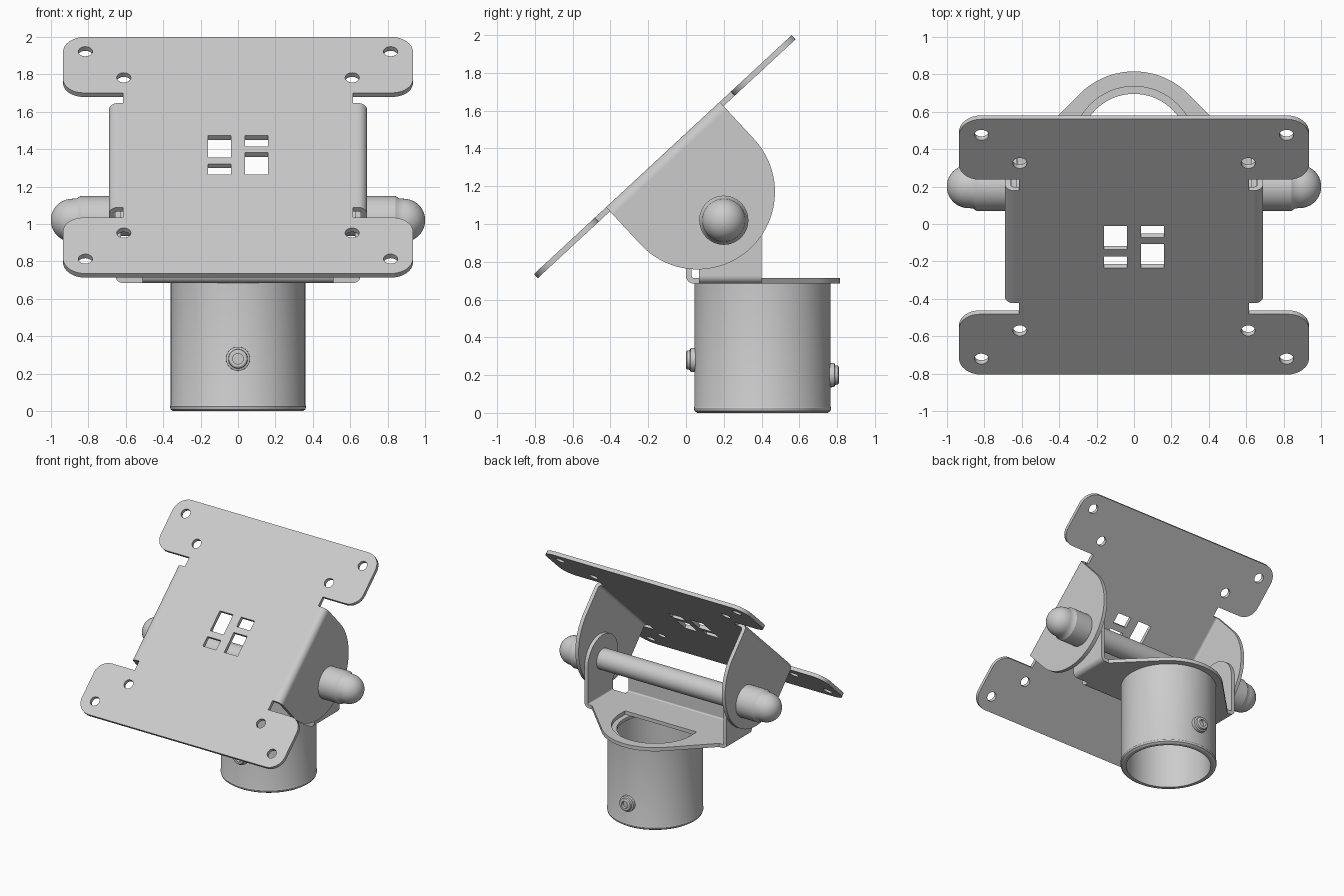
import bpy, bmesh
from math import sin, cos, pi, atan2, radians
from mathutils import Vector, Matrix

if "Cube" in bpy.data.objects:
    bpy.data.objects.remove(bpy.data.objects["Cube"])


def finish(name, bm, matrix):
    bm.transform(matrix)
    bmesh.ops.remove_doubles(bm, verts=bm.verts, dist=1e-5)
    bmesh.ops.recalc_face_normals(bm, faces=bm.faces)
    me = bpy.data.meshes.new(name)
    bm.to_mesh(me)
    bm.free()
    for p in me.polygons:
        p.use_smooth = True
    me.set_sharp_from_angle(angle=radians(30))
    bpy.context.collection.objects.link(bpy.data.objects.new(name, me))


def frame(a, b, c, origin=(0, 0, 0)):
    """Matrix whose local axes are a, b, c."""
    m = Matrix((a, b, c)).transposed().to_4x4()
    m.translation = origin
    return m


def sheet(name, loops, matrix, c0, c1):
    """Flat sheet between c0 and c1; the first loop is the outline, the rest are holes."""
    cu = bpy.data.curves.new(name, 'CURVE')
    cu.dimensions, cu.fill_mode, cu.extrude = '2D', 'BOTH', (c1 - c0) / 2
    for loop in loops:
        sp = cu.splines.new('POLY')
        sp.points.add(len(loop) - 1)
        for pt, p in zip(sp.points, loop):
            pt.co = (p[0], p[1], 0, 1)
        sp.use_cyclic_u = True
    tmp = bpy.data.objects.new(name, cu)
    bpy.context.collection.objects.link(tmp)
    me = bpy.data.meshes.new_from_object(tmp)
    bm = bmesh.new()
    bm.from_mesh(me)
    bpy.data.objects.remove(tmp)
    bpy.data.curves.remove(cu)
    bpy.data.meshes.remove(me)
    finish(name, bm, matrix @ Matrix.Translation((0, 0, (c0 + c1) / 2)))


def lathe(name, profile, matrix, closed=False, n=64):
    """Revolve (radius, height) points around the local z axis."""
    bm = bmesh.new()
    vs = [bm.verts.new((r, 0, h)) for r, h in profile]
    es = [bm.edges.new(p) for p in zip(vs, vs[1:])]
    if closed:
        es.append(bm.edges.new((vs[-1], vs[0])))
    bmesh.ops.spin(bm, geom=vs + es, cent=(0, 0, 0), axis=(0, 0, 1),
                   angle=2 * pi, steps=n, use_merge=True)
    finish(name, bm, matrix)


def arc(cx, cy, r, a0, a1, n=24):
    return [(cx + r * cos(radians(a0 + (a1 - a0) * i / n)),
             cy + r * sin(radians(a0 + (a1 - a0) * i / n))) for i in range(n + 1)]


def circle(cx, cy, r):
    return arc(cx, cy, r, 0, 345, 23)


def rect(x0, x1, y0, y1):
    return [(x0, y0), (x1, y0), (x1, y1), (x0, y1)]


def rounded(pts):
    """Fillet each (x, y, radius) corner."""
    out = []
    for i, (x, y, r) in enumerate(pts):
        p = Vector((x, y, 0))
        if not r:
            out.append((x, y))
            continue
        a = (Vector((*pts[i - 1][:2], 0)) - p).normalized()
        b = (Vector((*pts[(i + 1) % len(pts)][:2], 0)) - p).normalized()
        half = a.angle(b) / 2
        c = p + (a + b).normalized() * r / sin(half)
        t = r * cos(half) / sin(half)
        s, e = (p + a * t - c).normalized(), (p + b * t - c).normalized()
        out += [tuple((c + s.slerp(e, k / 8).normalized() * r)[:2]) for k in range(9)]
    return out


X, Y, Z = Vector((1, 0, 0)), Vector((0, 1, 0)), Vector((0, 0, 1))
T = 0.03
ang = atan2(1.265, 1.365)
U = Vector((0, cos(ang), sin(ang)))
N = Vector((0, -sin(ang), cos(ang)))
O = Vector((0, -0.1225, 1.3675))

# tilted mounting plate with four tabs, bolt holes and window cut-outs
quarter = [(0.64, 0.41, 0), (0.615, 0.41, 0), (0.615, 0.49, 0), (0.935, 0.49, 0.11), (0.935, 0.93, 0.12)]
right = [(x, -u, r) for x, u, r in quarter[::-1]] + quarter
outline = rounded(right + [(-x, u, r) for x, u, r in right[::-1]])
holes = [circle(sx * x, su * u, 0.038) for x, u in ((0.815, 0.815), (0.61, 0.61))
         for sx in (1, -1) for su in (1, -1)]
holes += [rect(-0.16, -0.037, -0.02, 0.153), rect(-0.16, -0.037, -0.153, -0.07),
          rect(0.037, 0.16, 0.07, 0.153), rect(0.037, 0.16, -0.153, 0.02)]
sheet("mounting_plate", [outline] + holes, frame(X, U, N, O), -T, 0)

# base plate of the yoke with its open arc-shaped window
half = [(0.51, 0.04), (0.51, 0.07), (0.615, 0.07), (0.615, 0.4), (0.585, 0.4)]
base = half + arc(0, 0.405, 0.41, 45, 135, 32) + [(-x, y) for x, y in half[::-1]]
window = [(-0.33, 0.33), (0.33, 0.33)] + arc(0, 0.405, 0.33, 0, 180, 32)
sheet("yoke_base", [base, window], frame(X, Y, Z), 0.685, 0.715)

# front stiffening wall and its bend
wall = rounded([(-0.51, 0.725, 0), (0.51, 0.725, 0), (0.51, 0.9, 0.05), (-0.51, 0.9, 0.05)])
sheet("yoke_front_wall", [wall], frame(X, Z, Y), 0, T)
bend = arc(0.04, 0.725, 0.04, 180, 270, 8) + arc(0.04, 0.725, 0.01, 270, 180, 8)
sheet("yoke_front_bend", [bend], frame(Y, Z, X), -0.51, 0.51)

for side, s in (("right", 1), ("left", -1)):
    S = X * s
    # side flange of the mounting plate and its bend
    flange = [(0.41, 0.05)] + arc(0, 0.27, 0.41, 0, 180, 40) + [(-0.41, 0.05)]
    sheet(side + "_plate_flange", [flange], frame(U, -N, S, O), 0.66, 0.69)
    bend = arc(0.64, 0.05, 0.05, -90, 0, 8) + arc(0.64, 0.05, 0.02, 0, -90, 8)
    sheet(side + "_plate_bend", [bend], frame(S, -N, U, O), -0.41, 0.41)

    # yoke ear and its bend
    ear = [(0.07, 0.725), (0.4, 0.725)] + arc(0.2, 1.02, 0.2, 0, 180, 32) + [(0, 0.9), (0.07, 0.8)]
    sheet(side + "_yoke_ear", [ear], frame(Y, Z, S), 0.625, 0.655)
    bend = arc(0.615, 0.725, 0.04, -90, 0, 8) + arc(0.615, 0.725, 0.01, 0, -90, 8)
    sheet(side + "_yoke_bend", [bend], frame(S, Z, Y), 0.07, 0.4)

    # domed cap nut
    dome = [(0.115 * cos(a * pi / 20), 0.885 + 0.115 * sin(a * pi / 20)) for a in range(11)]
    lathe(side + "_cap_nut", [(0, 0.69), (0.13, 0.69), (0.13, 0.84), (0.117, 0.86)] + dome,
          frame(Y, Z, S, (0, 0.2, 1.02)))

# pivot rod
lathe("pivot_rod", [(0, -0.66), (0.085, -0.66), (0.085, 0.66), (0, 0.66)],
      frame(Y, Z, X, (0, 0.2, 1.02)))

# pole socket tube with an inner lip at the top and a rolled bottom rim
tube = [(0.29, 0.685), (0.29, 0.66), (0.318, 0.66), (0.318, 0), (0.345, 0), (0.36, 0.01),
        (0.364, 0.025), (0.36, 0.035), (0.36, 0.685)]
lathe("pole_socket", tube, frame(X, Y, Z, (0, 0.405, 0)), closed=True, n=96)

# clamping screws, front and back
screw = [(0, 0.02), (0.028, 0.02), (0.028, 0.045), (0.042, 0.045), (0.05, 0.04), (0.052, 0.025),
         (0.064, 0.02), (0.065, -0.03), (0, -0.03)]
lathe("front_screw", screw, frame(X, Z, -Y, (0, 0.045, 0.28)), n=32)
lathe("back_screw", screw, frame(X, Z, Y, (0, 0.765, 0.2)), n=32)
